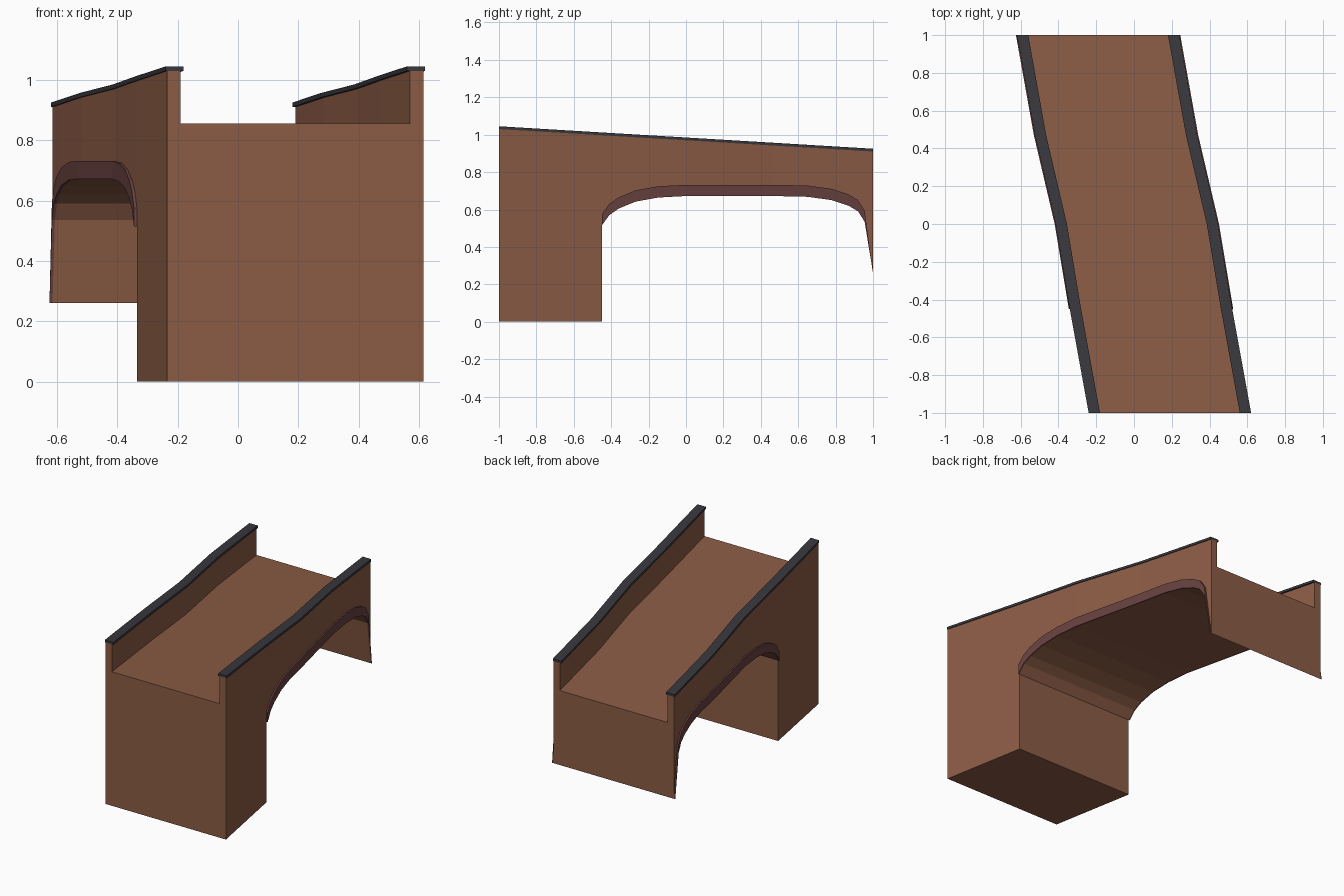
import bpy
import bmesh

if "Cube" in bpy.data.objects:
    bpy.data.objects.remove(bpy.data.objects["Cube"], do_unlink=True)


def material(name, color):
    m = bpy.data.materials.new(name)
    m.use_nodes = True
    m.diffuse_color = (*color, 1)
    m.node_tree.nodes["Principled BSDF"].inputs["Base Color"].default_value = (*color, 1)
    return m


brick = material("brown brick", (0.26, 0.107, 0.06))
arch_brick = material("dark red brick", (0.135, 0.054, 0.05))
coping = material("slate grey", (0.04, 0.04, 0.048))

# Plan centreline (y, x) and arch underside (y, z)
PLAN = [(-1, 0.19), (-0.45, 0.09), (0, 0.015), (0.47, -0.095), (1, -0.19)]
ARCH = [(-0.45, 0.515), (-0.41, 0.57), (-0.36, 0.605), (-0.27, 0.642), (-0.15, 0.664),
        (0, 0.672), (0.47, 0.672), (0.65, 0.668), (0.78, 0.65), (0.87, 0.62),
        (0.92, 0.59), (0.955, 0.535), (1, 0.26)]


def interp(points, y):
    for (y0, v0), (y1, v1) in zip(points, points[1:]):
        if y <= y1:
            return v0 + (v1 - v0) * (y - y0) / (y1 - y0)
    return points[-1][1]


def deck(y):
    return 0.795 - 0.06 * y


def underside(y):
    return interp(ARCH, y)


def ring_top(y):
    return underside(y) + (0.06 if y < 1 else 0)


def sweep(name, ys, x0, x1, low, high, mat):
    """Rectangular section swept along the skewed centreline."""
    bm = bmesh.new()
    rings = []
    for y in ys:
        c = interp(PLAN, y)
        section = [(x0, low(y)), (x1, low(y)), (x1, high(y)), (x0, high(y))]
        rings.append([bm.verts.new((c + x, y, z)) for x, z in section])
    for a, b in zip(rings, rings[1:]):
        for i in range(4):
            j = (i + 1) % 4
            bm.faces.new((a[i], a[j], b[j], b[i]))
    bm.faces.new(rings[0][::-1])
    bm.faces.new(rings[-1])
    bmesh.ops.remove_doubles(bm, verts=bm.verts, dist=0.0001)
    bmesh.ops.recalc_face_normals(bm, faces=bm.faces)
    mesh = bpy.data.meshes.new(name)
    bm.to_mesh(mesh)
    bm.free()
    mesh.materials.append(mat)
    obj = bpy.data.objects.new(name, mesh)
    bpy.context.collection.objects.link(obj)


plan_ys = [p[0] for p in PLAN]
arch_ys = [p[0] for p in ARCH]

# Solid abutment and arched span
sweep("abutment", plan_ys[:2], -0.425, 0.425, lambda y: 0, deck, brick)
sweep("arched_span", arch_ys, -0.425, 0.425, underside, deck, brick)

# Parapets, copings and arch rings on both sides
for side, s in (("left", 1), ("right", -1)):
    sweep(side + "_parapet", plan_ys, s * 0.38, s * 0.425,
          deck, lambda y: deck(y) + 0.175, brick)
    sweep(side + "_coping", plan_ys, s * 0.37, s * 0.43,
          lambda y: deck(y) + 0.175, lambda y: deck(y) + 0.19, coping)
    sweep(side + "_arch_ring", arch_ys, s * 0.425, s * 0.435,
          underside, ring_top, arch_brick)
